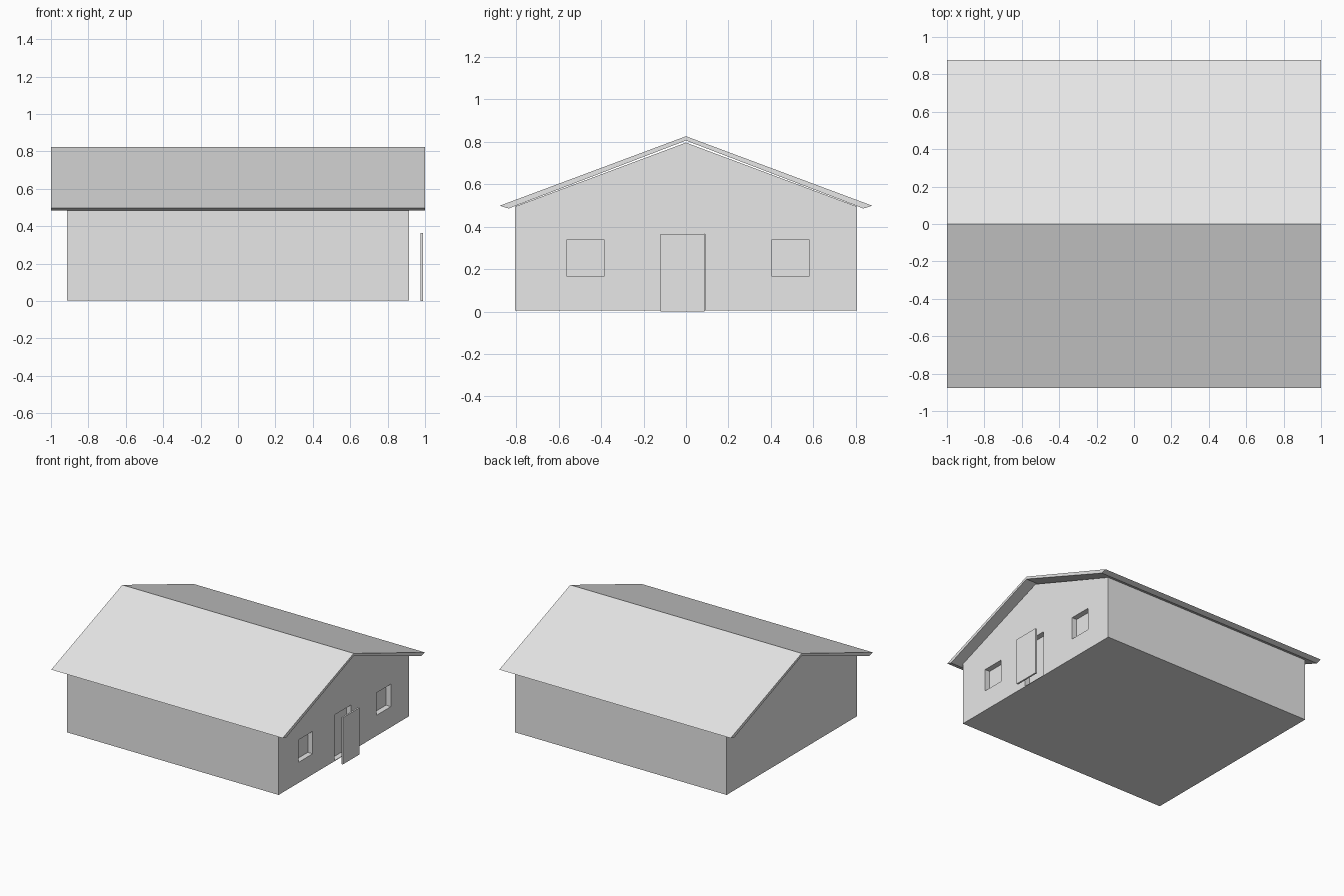
import bpy, bmesh

if "Cube" in bpy.data.objects:
    bpy.data.objects.remove(bpy.data.objects["Cube"])

grey = bpy.data.materials.new("plain_grey")
grey.diffuse_color = (0.8, 0.8, 0.8, 1)
grey.use_nodes = True
grey.node_tree.nodes["Principled BSDF"].inputs["Base Color"].default_value = grey.diffuse_color


def prism(name, profile, x0, x1):
    """Extrude a (y, z) outline along x into a closed solid."""
    bm = bmesh.new()
    face = bm.faces.new([bm.verts.new((x0, y, z)) for y, z in profile])
    ext = bmesh.ops.extrude_face_region(bm, geom=[face])
    verts = [g for g in ext["geom"] if isinstance(g, bmesh.types.BMVert)]
    bmesh.ops.translate(bm, verts=verts, vec=(x1 - x0, 0, 0))
    bmesh.ops.recalc_face_normals(bm, faces=bm.faces)
    mesh = bpy.data.meshes.new(name)
    bm.to_mesh(mesh)
    bm.free()
    mesh.materials.append(grey)
    obj = bpy.data.objects.new(name, mesh)
    bpy.context.collection.objects.link(obj)
    return obj


def rect(y0, y1, z0, z1):
    return [(y0, z0), (y1, z0), (y1, z1), (y0, z1)]


# Gabled house body
walls = prism("walls", [(-0.805, 0.004), (0.805, 0.004), (0.805, 0.494),
                        (0, 0.795), (-0.805, 0.494)], -0.915, 0.915)

# Shallow window and doorway recesses in the gable end
recesses = {
    "left_window_cutter": rect(-0.56, -0.385, 0.165, 0.34),
    "right_window_cutter": rect(0.405, 0.58, 0.165, 0.34),
    "doorway_cutter": rect(-0.115, 0.09, 0.008, 0.365),
}
for name, outline in recesses.items():
    cutter = prism(name, outline, 0.873, 1.0)
    cutter.hide_render = True
    cutter.hide_viewport = True
    cut = walls.modifiers.new(name, "BOOLEAN")
    cut.operation = "DIFFERENCE"
    cut.solver = "EXACT"
    cut.object = cutter

# Overhanging roof with thin slanted eaves
prism("roof", [(-0.877, 0.498), (-0.835, 0.485), (0, 0.805),
               (0.835, 0.485), (0.877, 0.498), (0, 0.825)], -1.0, 1.0)

# Door panel standing in front of the doorway
prism("door", rect(-0.12, 0.088, 0.0, 0.365), 0.977, 0.99)
